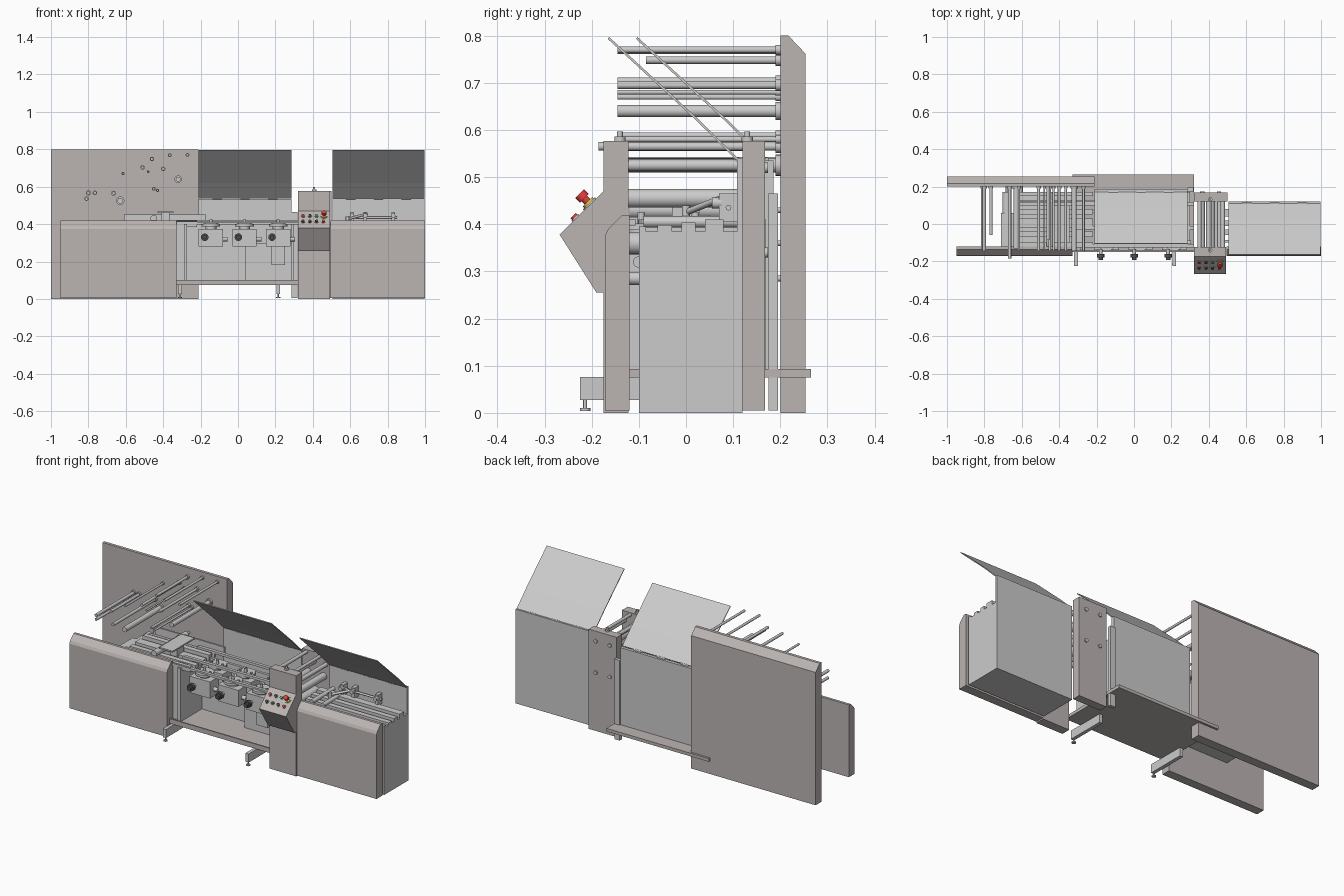
import bpy, bmesh, math
from mathutils import Vector


def mat(name, c):
    m = bpy.data.materials.new(name)
    m.diffuse_color = (*c, 1)
    return m


WARM = mat("warm_grey", (0.50, 0.46, 0.45))
RED, GREEN, YELLOW, BLACK = (mat(n, c) for n, c in (
    ("red", (0.8, 0.05, 0.05)), ("green", (0.05, 0.55, 0.15)),
    ("yellow", (0.9, 0.75, 0.05)), ("black", (0.08, 0.08, 0.08))))


def finish(name, bm, m=None):
    me = bpy.data.meshes.new(name)
    bmesh.ops.recalc_face_normals(bm, faces=bm.faces)
    bm.to_mesh(me)
    bm.free()
    ob = bpy.data.objects.new(name, me)
    bpy.context.collection.objects.link(ob)
    if m:
        me.materials.append(m)
    return ob


def prism(name, prof, x0, x1, m=None):
    """Extrude a (y, z) profile along x."""
    bm = bmesh.new()
    f = bm.faces.new([bm.verts.new((x0, y, z)) for y, z in prof])
    g = bmesh.ops.extrude_face_region(bm, geom=[f])["geom"]
    bmesh.ops.translate(bm, vec=(x1 - x0, 0, 0),
                        verts=[v for v in g if isinstance(v, bmesh.types.BMVert)])
    return finish(name, bm, m)


def box(name, x0, x1, y0, y1, z0, z1, m=None):
    return prism(name, [(y0, z0), (y1, z0), (y1, z1), (y0, z1)], x0, x1, m)


def cyl(name, p0, p1, r, m=None, seg=20, r2=None):
    p0, p1 = Vector(p0), Vector(p1)
    d = p1 - p0
    bm = bmesh.new()
    bmesh.ops.create_cone(bm, cap_ends=True, segments=seg, radius1=r,
                          radius2=r if r2 is None else r2, depth=d.length)
    bm.transform(d.to_track_quat('Z', 'Y').to_matrix().to_4x4())
    bmesh.ops.translate(bm, vec=(p0 + p1) / 2, verts=bm.verts)
    for f in bm.faces:
        f.smooth = len(f.verts) == 4
    for e in bm.edges:
        e.smooth = e.calc_face_angle(0) < 0.7
    return finish(name, bm, m)


def roller(name, x, z, y0, y1, r):
    cyl(name, (x, y0, z), (x, y1, z), r)


# Large cover panels with chamfered tops
prism("back_panel", [(0.2, 0), (0.253, 0), (0.253, 0.762), (0.217, 0.8), (0.2, 0.8)], -1, -0.21, WARM)
front = [(-0.12, 0.005), (-0.172, 0.005), (-0.172, 0.375), (-0.165, 0.39), (-0.135, 0.42), (-0.12, 0.42)]
prism("left_front_panel", front, -0.95, -0.33, WARM)
prism("right_front_panel", front, 0.495, 1, WARM)

# Web rollers cantilevered from the back panel: x, z, front y, radius
for x, z, y, r in [(-0.8, 0.567, -0.145, 0.009), (-0.81, 0.535, -0.13, 0.008), (-0.765, 0.567, -0.06, 0.008),
                   (-0.665, 0.565, -0.185, 0.009), (-0.615, 0.67, -0.145, 0.006), (-0.51, 0.703, -0.145, 0.008),
                   (-0.46, 0.748, -0.085, 0.008), (-0.45, 0.588, -0.145, 0.007), (-0.43, 0.58, -0.145, 0.006),
                   (-0.40, 0.695, -0.145, 0.008), (-0.365, 0.768, -0.145, 0.007), (-0.32, 0.64, -0.145, 0.013),
                   (-0.27, 0.77, -0.145, 0.007), (-0.48, 0.68, -0.145, 0.005), (-0.63, 0.525, -0.13, 0.015)]:
    roller("web_roller", x, z, y, 0.202, r)
    roller("web_roller_flange", x, z, 0.19, 0.201, r * 1.5)

# Left infeed: suspended cabinet, rails, table and lower rollers
box("infeed_cabinet", -0.71, -0.33, -0.12, 0.06, 0.19, 0.385)
box("infeed_step", -0.64, -0.33, 0.06, 0.17, 0.26, 0.39)
for y0, y1, z in [(-0.12, -0.1, 0.415), (-0.07, -0.04, 0.405), (-0.02, 0.03, 0.41),
                  (0.05, 0.08, 0.42), (0.1, 0.115, 0.41), (0.15, 0.17, 0.42)]:
    box("infeed_rail", -0.64, -0.22, y0, y1, 0.385, z)
box("infeed_fence", -0.61, -0.17, 0.118, 0.128, 0.40, 0.452)
box("splice_table", -0.43, -0.345, -0.1, 0.1, 0.458, 0.466)
box("splice_table_leg", -0.41, -0.365, -0.03, 0.03, 0.40, 0.458)
for x, z, r in [(-0.68, 0.36, 0.024), (-0.6, 0.285, 0.014), (-0.45, 0.43, 0.018)]:
    roller("infeed_roller", x, z, -0.12, 0.172, r)
    cyl("infeed_shaft", (x, 0.17, z), (x, 0.202, z), 0.006)

# Middle cabinet on its base plate
box("base_plate", -0.33, 0.32, -0.15, 0.265, 0.075, 0.093, WARM)
box("base_lip", -0.33, 0.32, -0.15, -0.142, 0.09, 0.102, WARM)
box("left_side_wall", -0.332, -0.272, -0.12, 0.17, 0.09, 0.40)
box("left_side_post", -0.29, -0.272, -0.135, -0.12, 0.09, 0.40)
box("right_side_wall", 0.283, 0.30, -0.09, 0.17, 0.09, 0.41)
box("middle_rear_wall", -0.21, 0.287, 0.168, 0.186, 0.08, 0.535)
box("inner_back_panel", -0.272, 0.283, 0.06, 0.075, 0.09, 0.40)
box("drive_cabinet", 0.04, 0.283, 0.0, 0.06, 0.09, 0.30)
box("drive_box", 0.18, 0.25, -0.09, 0.0, 0.18, 0.28)
box("rear_post", 0.285, 0.318, 0.175, 0.195, 0.005, 0.465)
for y, z in [(-0.125, 0.405), (-0.03, 0.41), (0.1, 0.415)]:
    box("cross_rail", -0.33, 0.32, y, y + 0.018, z - 0.008, z + 0.006)

# Die stations in two rows
for i, x in enumerate((-0.145, 0.035, 0.215)):
    for row, y in (("front", -0.095), ("rear", 0.02)):
        box(row + "_station_block", x - 0.065, x + 0.065, y - 0.045, y + 0.035, 0.28, 0.375)
        cyl(row + "_station_neck", (x, y, 0.37), (x, y, 0.39), 0.03)
        cyl(row + "_station_dial", (x, y, 0.388), (x, y, 0.402), 0.05, seg=28)
        cyl(row + "_station_pin", (x, y, 0.40), (x, y, 0.425), 0.008)
        for s in (-1, 1):
            cyl(row + "_station_bolt", (x + s * 0.035, y, 0.40), (x + s * 0.035, y, 0.41), 0.007, seg=8)
    k = x - 0.033
    cyl("knob_shaft", (k, -0.14, 0.33), (k, -0.165, 0.33), 0.010)
    cyl("knob", (k, -0.16, 0.33), (k, -0.178, 0.33), 0.02, BLACK)
    cyl("knob_tip", (k, -0.178, 0.33), (k, -0.193, 0.33), 0.012, BLACK)
    cyl("station_side_shaft", (x + 0.065, -0.1, 0.32), (x + 0.09, -0.1, 0.32), 0.012)

# Levelling feet on outrigger arms
for x in (-0.31, 0.215):
    box("foot_arm", x - 0.01, x + 0.01, -0.225, 0.0, 0.027, 0.076)
    cyl("foot_screw", (x, -0.214, 0.005), (x, -0.214, 0.03), 0.004, seg=10)
    cyl("foot_pad", (x, -0.214, 0.004), (x, -0.214, 0.01), 0.011, seg=16)

# Right tower columns and the rollers between them
box("tower_front_column", 0.322, 0.492, -0.175, -0.122, 0, 0.577, WARM)
box("tower_rear_column", 0.322, 0.5, 0.12, 0.168, 0.005, 0.577, WARM)
for x, z, r in [(0.35, 0.565, 0.010), (0.40, 0.525, 0.014), (0.44, 0.565, 0.009), (0.475, 0.525, 0.012),
                (0.36, 0.455, 0.02), (0.46, 0.455, 0.02), (0.41, 0.36, 0.024), (0.41, 0.285, 0.014)]:
    roller("tower_roller", x, z, -0.125, 0.122, r)
for y in (-0.14, 0.13):
    cyl("tower_pin_base", (0.407, y, 0.577), (0.407, y, 0.586), 0.012, seg=12)
    cyl("tower_pin", (0.407, y, 0.586), (0.407, y, 0.597), 0.006, seg=12)
for x in (0.365, 0.455):
    for z in (0.34, 0.52):
        cyl("column_bolt", (x, 0.165, z), (x, 0.174, z), 0.011, seg=12)

# Control desk with sloped face and buttons
prism("control_desk", [(-0.17, 0.475), (-0.268, 0.378), (-0.19, 0.255), (-0.17, 0.255)], 0.322, 0.492, WARM)
n = Vector((0, -1, 1)).normalized()


def button(x, z, r, h, m, name="button"):
    p = Vector((x, z - 0.645, z))
    cyl(name + "_ring", p - n * 0.003, p + n * 0.004, r * 1.3, seg=16)
    cyl(name, p, p + n * h, r, m, 16)


for z, cols in ((0.442, (RED, BLACK, GREEN)), (0.412, (BLACK, BLACK, BLACK, RED))):
    for i, c in enumerate(cols):
        button(0.348 + i * 0.036, z, 0.008, 0.009, c)
button(0.46, 0.442, 0.014, 0.008, YELLOW, "stop_base")
button(0.46, 0.442, 0.008, 0.018, RED, "stop_stem")
p = Vector((0.46, -0.203, 0.442))
cyl("stop_cap", p + n * 0.018, p + n * 0.032, 0.013, RED)

# Right delivery cabinet with rails and guide arms
box("delivery_cabinet", 0.505, 0.998, -0.1, 0.12, 0, 0.385)
box("delivery_rear_wall", 0.505, 0.998, 0.108, 0.12, 0.385, 0.54)
for y0, y1, z in [(-0.1, -0.085, 0.395), (-0.06, -0.03, 0.398), (-0.01, 0.02, 0.404), (0.04, 0.08, 0.41)]:
    box("delivery_rail", 0.47, 0.998, y0, y1, 0.38, z)
for x in (0.53, 0.6):
    roller("delivery_roller", x, 0.405, -0.09, 0.108, 0.012)
for x in (0.6, 0.67, 0.82):
    box("guide_bracket", x, x + 0.02, 0.07, 0.11, 0.405, 0.465)
    cyl("guide_knob", (x + 0.01, 0.055, 0.445), (x + 0.01, 0.075, 0.445), 0.012, seg=14)
cyl("guide_arm", (0.58, 0.0, 0.425), (0.69, 0.075, 0.455), 0.007, seg=12)
cyl("guide_bar", (0.58, 0.09, 0.435), (0.85, 0.09, 0.435), 0.006, seg=12)
cyl("guide_post", (0.585, 0.0, 0.39), (0.585, 0.0, 0.44), 0.009, seg=12)

# Open lids with hinge strips
for name, x0, x1, y in (("middle", -0.21, 0.285, 0.17), ("delivery", 0.505, 0.998, 0.11)):
    a, b, c = (y, 0.54), (y - 0.084, 0.623), (y - 0.273, 0.797)
    for part, (u, v) in (("lid_lower", (a, b)), ("lid_upper", (b, c))):
        prism(f"{name}_{part}", [u, v, (v[0] - 0.003, v[1] - 0.004), (u[0] - 0.003, u[1] - 0.004)], x0, x1)
    for i in range(3):
        hx = x0 + (x1 - x0) * (0.2 + 0.3 * i)
        cyl(f"{name}_hinge", (hx - 0.025, y, 0.537), (hx + 0.025, y, 0.537), 0.005, seg=10)
